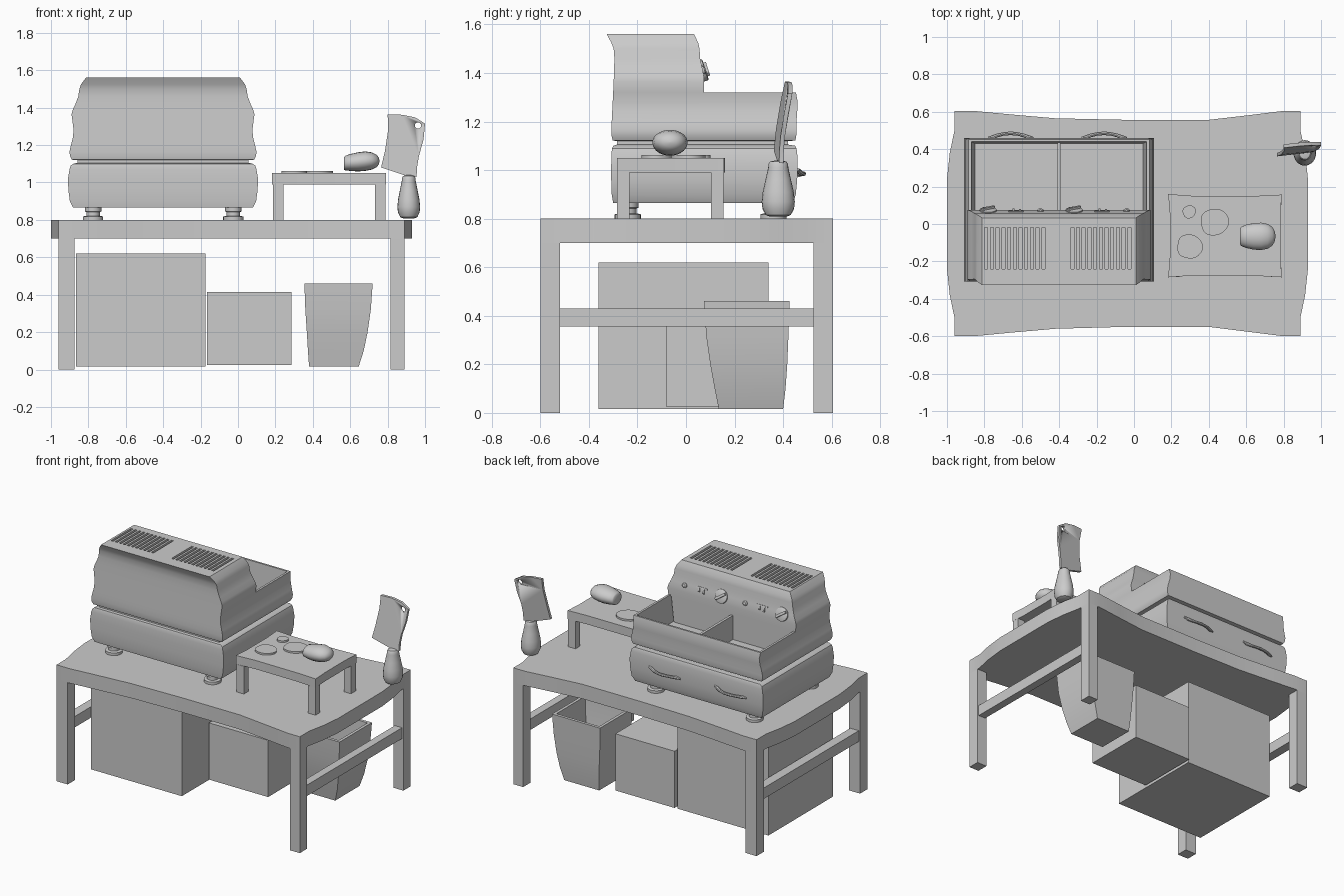
import bpy, bmesh
from math import sin, cos, pi, radians
from mathutils import Vector

if "Cube" in bpy.data.objects:
    bpy.data.objects.remove(bpy.data.objects["Cube"])


def finish(name, bm, angle=35):
    bmesh.ops.recalc_face_normals(bm, faces=bm.faces)
    me = bpy.data.meshes.new(name)
    bm.to_mesh(me)
    bm.free()
    ob = bpy.data.objects.new(name, me)
    bpy.context.collection.objects.link(ob)
    bpy.ops.object.select_all(action='DESELECT')
    ob.select_set(True)
    bpy.context.view_layer.objects.active = ob
    bpy.ops.object.shade_smooth_by_angle(angle=radians(angle))
    return ob


def loft(name, rings, angle=35):
    bm = bmesh.new()
    vs = [[bm.verts.new(p) for p in r] for r in rings]
    n = len(vs[0])
    for a, b in zip(vs, vs[1:]):
        for i in range(n):
            j = (i + 1) % n
            bm.faces.new((a[i], a[j], b[j], b[i]))
    bm.faces.new(vs[0][::-1])
    bm.faces.new(vs[-1])
    return finish(name, bm, angle)


def rect(z, x0, x1, y0, y1):
    return [(x0, y0, z), (x1, y0, z), (x1, y1, z), (x0, y1, z)]


def lathe(name, profile, n=24, loc=(0, 0, 0), rot=(0, 0, 0), sy=1):
    ob = loft(name, [[(r * cos(2 * pi * i / n), sy * r * sin(2 * pi * i / n), z)
                      for i in range(n)] for z, r in profile])
    ob.location, ob.rotation_euler = loc, rot
    return ob


def prism(name, pts, z0, z1):
    return loft(name, [[(x, y, z) for x, y in pts] for z in (z0, z1)], 25)


def boxes(name, spans):
    bm = bmesh.new()
    for x0, x1, y0, y1, z0, z1 in spans:
        g = bmesh.ops.create_cube(bm, size=1)
        for v in g['verts']:
            v.co = Vector(((x0 + x1) / 2 + v.co.x * (x1 - x0),
                           (y0 + y1) / 2 + v.co.y * (y1 - y0),
                           (z0 + z1) / 2 + v.co.z * (z1 - z0)))
    return finish(name, bm)


def cut(ob, cutter):
    m = ob.modifiers.new("cut", 'BOOLEAN')
    m.operation, m.object, m.solver = 'DIFFERENCE', cutter, 'EXACT'
    bpy.context.view_layer.update()
    bpy.context.view_layer.objects.active = ob
    bpy.ops.object.modifier_apply(modifier=m.name)
    bpy.data.objects.remove(cutter)


# Work table with wavy top, legs and side rails
prism("table_top", [(-.96, .605), (-.86, .605), (-.65, .585), (-.42, .565), (-.05, .557), (.4, .557),
                    (.6, .58), (.8, .605), (.89, .605), (.89, .5), (.915, .38), (.93, .24), (.93, -.24),
                    (.915, -.38), (.89, -.5), (.89, -.6), (.8, -.6), (.6, -.575), (.4, -.55), (-.05, -.55),
                    (-.42, -.56), (-.65, -.58), (-.86, -.6), (-.96, -.6), (-.96, -.5), (-.985, -.38),
                    (-1, -.24), (-1, .24), (-.985, .38), (-.96, .5)], .7, .8)
for side, x0, x1 in (("left", -.96, -.875), ("right", .815, .89)):
    for end, y0, y1 in (("front", -.6, -.52), ("back", .525, .605)):
        boxes(f"{end}_{side}_leg", [(x0, x1, y0, y1, 0, .7)])
    boxes(f"{side}_rail", [(x0 + .01, x1 - .01, -.52, .525, .355, .43)])

# Storage under the table
boxes("large_crate", [(-.865, -.175, -.36, .34, .015, .62)])
boxes("small_crate", [(-.165, .285, -.08, .36, .025, .415)])
bin_rings = [(.015, .38, .645, .135, .40), (.1, .374, .672, .118, .41), (.2, .368, .693, .1, .417),
             (.32, .36, .71, .083, .422), (.46, .355, .72, .075, .427)]
t = .02
inner = [(max(z, .035) if z < .4 else z, a + t, b - t, c + t, d - t) for z, a, b, c, d in bin_rings[::-1]]
loft("waste_bin", [rect(*r) for r in bin_rings + inner])

# Fryer body: half widths about the fryer's own centre line
CX = -.401


def ring(z, hw, y0, y1):
    return rect(z, CX - hw, CX + hw, y0, y1)


loft("fryer_base", [ring(*r) for r in (
    (.865, .48, -.3, .44), (.9, .498, -.306, .452), (.96, .506, -.308, .458), (1.02, .508, -.308, .46),
    (1.07, .5, -.307, .458), (1.09, .494, -.304, .455), (1.1, .48, -.3, .45), (1.105, .457, -.285, .42))])
boxes("fryer_groove", [(CX - .457, CX + .457, -.285, .42, 1.1, 1.14)])
loft("fryer_tub", [ring(*r) for r in (
    (1.12, .47, -.29, .43), (1.122, .488, -.302, .45), (1.14, .497, -.306, .454), (1.165, .5, -.307, .455),
    (1.2, .492, -.306, .455), (1.24, .482, -.304, .458), (1.28, .478, -.302, .46), (1.32, .483, -.3, .453),
    (1.32, .468, -.29, .44), (1.14, .448, -.28, .43))])
boxes("tub_divider", [(CX - .009, CX + .009, .05, .435, 1.13, 1.305)])
hood = loft("fryer_hood", [ring(*r) for r in (
    (1.13, .44, -.27, .075), (1.31, .46, -.28, .075), (1.32, .483, -.3, .075), (1.365, .489, -.298, .075),
    (1.39, .482, -.297, .073), (1.42, .468, -.296, .067), (1.46, .453, -.295, .058), (1.5, .447, -.298, .056),
    (1.525, .438, -.308, .05), (1.56, .412, -.326, .033))])
cut(hood, boxes("slot_cutter", [(x + i * .0305 - .008, x + i * .0305 + .008, -.24, -.02, 1.54, 1.6)
                                for x in (-.79, -.33) for i in range(11)]))

# Fryer feet
for x in (-.775, -.025):
    for y in (-.24, .36):
        lathe("fryer_foot", [(.8, .054), (.818, .054), (.822, .036), (.842, .036), (.845, .044), (.87, .044)],
              loc=(x, y, 0))

# Control dials, switches and lamps on the sloped back panel
tilt = (radians(-72), 0, 0)
for x in (-.78, -.32):
    lathe("dial", [(-.01, .045), (.01, .045), (.013, .04)], loc=(x, .068, 1.41), rot=tilt)
    grip = boxes("dial_grip", [(-.04, .04, -.008, .008, 0, .024)])
    grip.location, grip.rotation_euler = (x, .068, 1.41), tilt
    grip.rotation_mode = 'QUATERNION'
    from mathutils import Euler, Quaternion
    grip.rotation_quaternion = Euler(tilt).to_quaternion() @ Quaternion((0, 0, 1), radians(35))
    sw = boxes("switch", [(-.04, .04, -.02, -.011, -.01, .008), (-.02, -.01, -.012, .02, -.01, .008),
                          (.015, .025, -.012, .015, -.01, .008)])
    sw.location, sw.rotation_euler = (x + .15, .068, 1.41), tilt
    lathe("lamp", [(-.01, .016), (.008, .016), (.014, .009)], 16, (x + .28, .068, 1.41), tilt)

# Curved drawer handles on the back
for x in (-.66, -.16):
    cu = bpy.data.curves.new("drawer_handle", 'CURVE')
    cu.dimensions, cu.bevel_depth, cu.bevel_resolution, cu.use_fill_caps = '3D', .011, 2, True
    sp = cu.splines.new('POLY')
    pts = [(-.12, .46, .6), (-.095, .464, 1), (-.07, .474, .9), (-.035, .482, .8), (0, .485, .9)]
    pts += [(-a, b, c) for a, b, c in pts[-2::-1]]
    sp.points.add(len(pts) - 1)
    for p, (px, py, r) in zip(sp.points, pts):
        p.co, p.radius = (x + px, py, .985 + .3 * max(0, abs(px) - .06) * (1 if px > 0 else -.2), 1), r
    ob = bpy.data.objects.new("drawer_handle", cu)
    bpy.context.collection.objects.link(ob)
    bpy.ops.object.select_all(action='DESELECT')
    ob.select_set(True)
    bpy.context.view_layer.objects.active = ob
    bpy.ops.object.convert(target='MESH')
    bpy.ops.object.shade_smooth_by_angle(angle=radians(40))

# Small serving stand
prism("stand_top", [(.183, .16), (.32, .15), (.65, .15), (.79, .157), (.783, .05), (.783, -.17), (.79, -.285),
                    (.65, -.277), (.32, -.275), (.183, -.285), (.192, -.17), (.192, .05)], .99, 1.05)
for x0, x1 in ((.187, .243), (.733, .788)):
    for y0, y1 in ((-.284, -.232), (.102, .154)):
        boxes("stand_leg", [(x0, x1, y0, y1, .8, .99)])

# Food on the stand: flat slices and a rounded lump
for k, (x, y, r) in enumerate(((.295, .065, .035), (.43, .01, .075), (.297, -.12, .068))):
    prism("slice", [(x + r * (1 + .06 * sin(3 * a + k)) * cos(a), y + r * (1 + .06 * sin(2 * a + k)) * sin(a))
                    for a in [2 * pi * i / 24 for i in range(24)]], 1.05, 1.062)
lump = [(.568, 1.102, .044, .034), (.574, 1.104, .052, .039), (.6, 1.107, .062, .045), (.64, 1.11, .071, .051),
        (.68, 1.114, .073, .052), (.715, 1.115, .066, .046), (.74, 1.115, .049, .034),
        (.752, 1.115, .028, .02), (.757, 1.115, .004, .003)]
loft("food_lump", [[(x, -.066 + ry * cos(2 * pi * i / 20), z + rz * sin(2 * pi * i / 20)) for i in range(20)]
                   for x, z, ry, rz in lump], 50)

# Cleaver standing on its handle
lathe("cleaver_handle", [(.808, .03), (.815, .046), (.84, .058), (.87, .061), (.91, .057), (.96, .047),
                         (1.01, .037), (1.025, .036), (1.035, .03), (1.04, .01)], 20, (.913, .38, 0), sy=1.12)
outline = [(.80, 1.364), (.877, 1.362), (.947, 1.348), (1.0, 1.315), (.992, 1.23), (.967, 1.14), (.957, 1.08),
           (.955, 1.03), (.9, 1.035), (.765, 1.08), (.786, 1.17), (.803, 1.283)]


def bend(x, z):
    return .386 + .38 * (z - 1.03) ** 2 + .12 * (x - .9)


blade = loft("cleaver_blade", [[(x, bend(x, z) + d, z) for x, z in outline] for d in (-.009, .009)])
cut(blade, lathe("hole_cutter", [(-.2, .017), (.2, .017)], 16, (.962, .41, 1.305), (pi / 2, 0, 0)))
